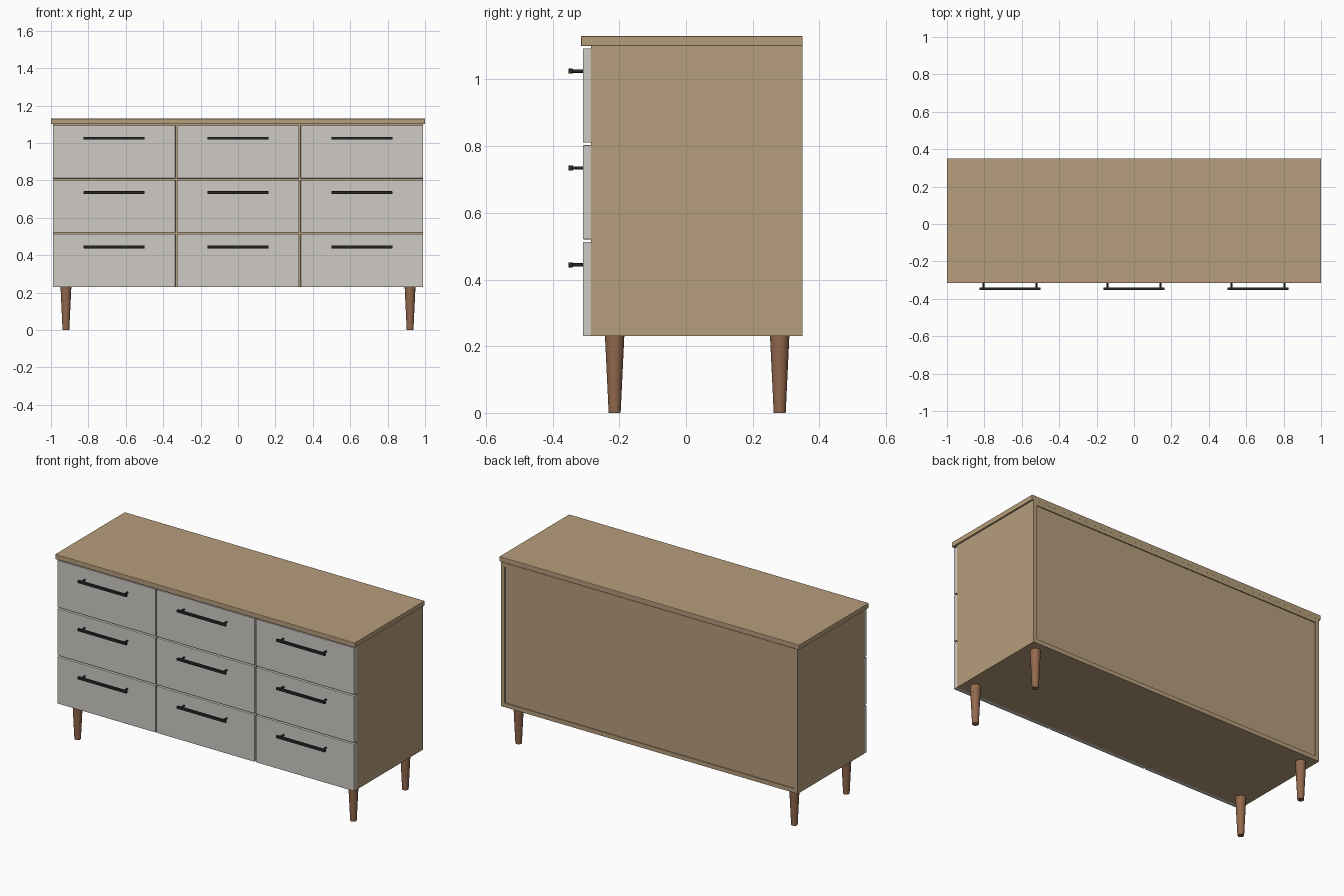
import bpy
import math

if "Cube" in bpy.data.objects:
    bpy.data.objects.remove(bpy.data.objects["Cube"])


def material(name, rgb):
    m = bpy.data.materials.new(name)
    m.diffuse_color = (*rgb, 1)
    m.use_nodes = True
    m.node_tree.nodes["Principled BSDF"].inputs["Base Color"].default_value = m.diffuse_color
    return m


WOOD = material("light_wood", (0.47, 0.34, 0.20))
PAINT = material("grey_paint", (0.62, 0.60, 0.56))
METAL = material("black_metal", (0.02, 0.02, 0.022))
DARK = material("leg_wood", (0.29, 0.14, 0.075))


def box(name, lo, hi, mat, bevel=0.0):
    bpy.ops.mesh.primitive_cube_add(size=1, location=[(a + b) / 2 for a, b in zip(lo, hi)])
    ob = bpy.context.object
    ob.name = name
    ob.scale = [b - a for a, b in zip(lo, hi)]
    bpy.ops.object.transform_apply(location=False, rotation=False, scale=True)
    ob.data.materials.append(mat)
    if bevel:
        mod = ob.modifiers.new("edge", 'BEVEL')
        mod.width = bevel
        mod.segments = 2
    return ob


def taper(name, loc, r_low, r_high, depth, mat, rot=(0, 0, 0), sides=24):
    bpy.ops.mesh.primitive_cone_add(vertices=sides, radius1=r_low, radius2=r_high,
                                    depth=depth, location=loc, rotation=rot)
    ob = bpy.context.object
    ob.name = name
    ob.data.materials.append(mat)
    bpy.ops.object.shade_smooth_by_angle()
    return ob


W, FRONT, BACK = 0.99, -0.285, 0.35      # carcass half width and depth range
Z0, Z1, T = 0.23, 1.10, 0.025            # carcass bottom, top, board thickness
COLS, ROWS, GAP = 3, 3, 0.008
COL_W = (2 * W + GAP) / COLS             # column pitch
ROW_H = 0.2905                           # row pitch

# Top slab
box("top_slab", (-1, -0.315, Z1), (1, BACK, 1.13), WOOD, 0.003)

# Carcass boards
for side, name in ((-1, "left"), (1, "right")):
    xs = sorted((side * W, side * (W - T)))
    box(name + "_side_panel", (xs[0], FRONT, Z0), (xs[1], BACK, Z1), WOOD)
inner = W - T
box("bottom_panel", (-inner, FRONT, Z0), (inner, BACK, Z0 + T), WOOD)
box("carcass_top_panel", (-inner, FRONT, Z1 - T), (inner, BACK, Z1), WOOD)
box("back_panel", (-inner, BACK - 0.018, Z0 + T), (inner, BACK - 0.006, Z1 - T), WOOD)

# Dividers and rails behind the drawer gaps
for i in range(1, COLS):
    x = -W - GAP / 2 + i * COL_W
    box(f"divider_{i}", (x - 0.012, FRONT, Z0 + T), (x + 0.012, BACK - 0.018, Z1 - T), WOOD)
for c in range(COLS):
    x = (c - 1) * COL_W
    for r in range(1, ROWS):
        z = Z0 + r * ROW_H - GAP / 2
        box(f"rail_{c}_{r}", (x - COL_W / 2 + 0.012, FRONT, z - 0.012),
            (x + COL_W / 2 - 0.012, FRONT + 0.06, z + 0.012), WOOD)

# Drawer fronts with bar handles
for c in range(COLS):
    x = (c - 1) * COL_W
    half = (COL_W - GAP) / 2
    for r in range(ROWS):
        z = Z0 + r * ROW_H
        box(f"drawer_front_{c}_{r}", (x - half, -0.309, z),
            (x + half, FRONT, z + ROW_H - GAP), PAINT, 0.002)
        hz = z + 0.214
        box(f"handle_bar_{c}_{r}", (x - 0.163, -0.353, hz - 0.0075),
            (x + 0.163, -0.339, hz + 0.0075), METAL, 0.002)
        for s in (-1, 1):
            taper(f"handle_post_{c}_{r}_{'right' if s > 0 else 'left'}",
                  (x + s * 0.142, -0.3245, hz), 0.005, 0.005, 0.033, METAL,
                  (math.pi / 2, 0, 0), 12)

# Tapered legs
for y, name in ((-0.214, "front"), (0.281, "back")):
    for s in (-1, 1):
        taper(f"{name}_{'right' if s > 0 else 'left'}_leg", (s * 0.92, y, Z0 / 2),
              0.018, 0.029, Z0, DARK)
